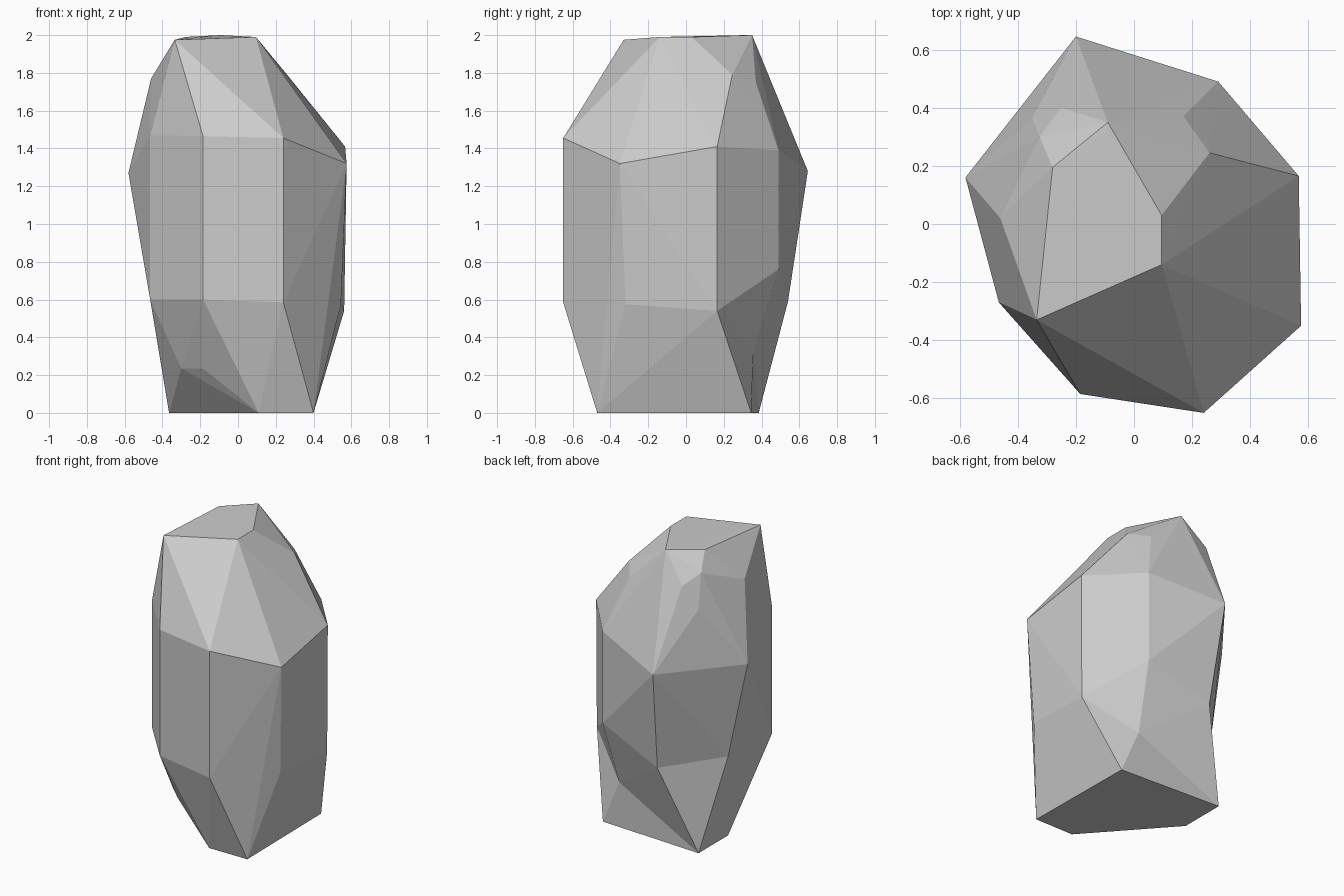
import bpy, bmesh

if "Cube" in bpy.data.objects:
    bpy.data.objects.remove(bpy.data.objects["Cube"])

# Rings of corner points, each counter-clockwise starting at the back
shoulder = [(-.20, .645, 1.28), (-.58, .16, 1.27), (-.465, -.27, 1.47), (-.185, -.585, 1.465),
            (.24, -.65, 1.455), (.575, -.35, 1.32), (.567, .165, 1.41), (.29, .49, 1.39)]
waist = [(-.16, .54, .59), (-.465, -.27, .60), (-.185, -.585, .60), (.24, -.65, .585),
         (.545, -.32, .575), (.562, .165, .54), (.29, .49, .76)]
foot = [(-.365, .385, 0), (-.365, .065, 0), (.11, -.47, 0), (.40, -.47, 0), (.39, .345, 0)]
foot_chip = [(-.185, -.39, .235), (-.30, -.28, .235)]
crown = [(-.09, .35, 2.0), (-.095, .315, 2.0), (-.28, .195, 1.99), (-.335, -.33, 1.975),
         (.095, -.14, 1.99), (.095, .03, 1.99)]
crown_chips = [(.17, .37, 1.75), (.26, .245, 1.79), (-.325, .30, 1.88),
               (-.25, .40, 1.81), (-.35, .365, 1.66), (-.46, .02, 1.77)]

bm = bmesh.new()


def add(points):
    return [bm.verts.new(p) for p in points]


def dent(rim, pit):
    """Remove the facets spanned by the rim and fan the hole in to a sunken point."""
    rim = set(rim)
    faces = [f for f in bm.faces if all(v in rim for v in f.verts)]
    bmesh.ops.delete(bm, geom=faces, context='FACES')
    tip = bm.verts.new(pit)
    for e in [e for e in bm.edges if len(e.link_faces) == 1]:
        bm.faces.new((*e.verts, tip))


# Faceted body
s, w, b = add(shoulder), add(waist), add(foot)
for ring in (foot_chip, crown, crown_chips):
    add(ring)
bmesh.ops.convex_hull(bm, input=bm.verts[:])

# Hollows at the lower back right and the lower back left
dent([w[5], w[6], w[0], b[0], b[4]], (.26, .355, .31))
dent([s[1], s[0], w[0], b[0], b[1], w[1]], (-.46, .20, .62))

# Tidy up
bmesh.ops.delete(bm, geom=[v for v in bm.verts if not v.link_faces], context='VERTS')
bmesh.ops.recalc_face_normals(bm, faces=bm.faces[:])

mesh = bpy.data.meshes.new("rock")
bm.to_mesh(mesh)
bm.free()
rock = bpy.data.objects.new("rock", mesh)
bpy.context.collection.objects.link(rock)
